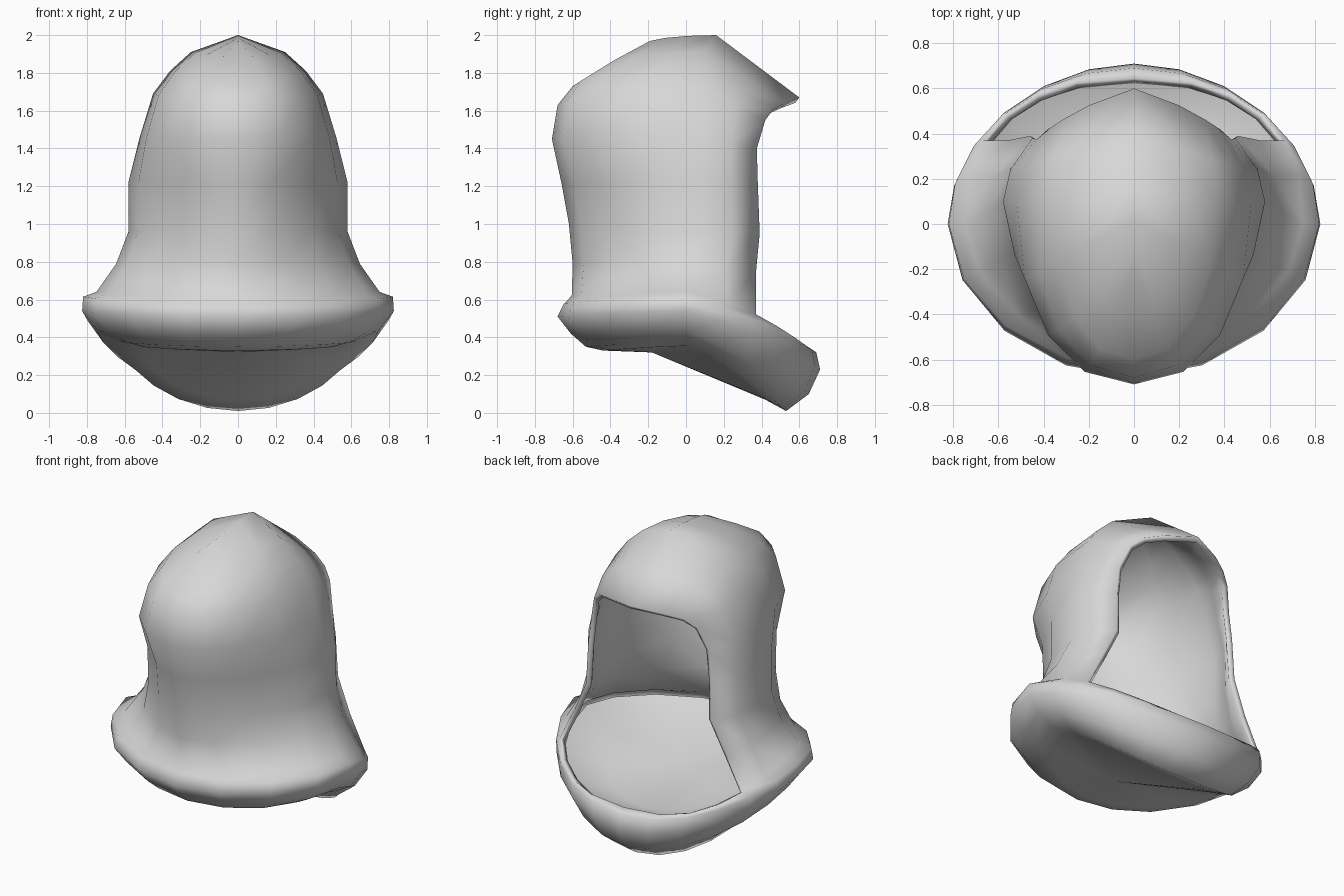
import bpy, bmesh, math

cube = bpy.data.objects.get("Cube")
if cube:
    bpy.data.objects.remove(cube, do_unlink=True)

cloth = bpy.data.materials.new("pale_grey_cloth")
cloth.use_nodes = True
cloth.diffuse_color = (0.68, 0.68, 0.68, 1)
cloth.node_tree.nodes["Principled BSDF"].inputs["Base Color"].default_value = (0.68, 0.68, 0.68, 1)

FRONT = [0, 22.5, 45, 67.5, 90]
AROUND = FRONT + [105, 120, 135, 150, 165, 180]


def ring(half_width, y_front, y_back, z_front, z_side, z_back, front_power=1, back_power=1):
    """Half of an oval ring, from the front centre to the back centre."""
    pts = []
    for deg in AROUND:
        s, c = math.sin(math.radians(deg)), math.cos(math.radians(deg))
        y_end, z_end, power = (y_front, z_front, front_power) if c > 0 else (y_back, z_back, back_power)
        pts.append((half_width * s ** power if deg < 180 else 0,
                    abs(c) ** power * y_end,
                    z_side + (z_end - z_side) * abs(c) ** 1.3))
    return pts


def hood_row(y_front, z_front, half_width, y_side, z_side, rim, power=1):
    """Half of a hood section, from the front centre to the face opening."""
    pts = []
    for deg in FRONT:
        s, c = math.sin(math.radians(deg)), math.cos(math.radians(deg))
        pts.append((half_width * s ** power, y_side + (y_front - y_side) * c ** power,
                    z_front + (z_side - z_front) * s))
    mid = [(a + b) / 2 for a, b in zip(pts[-1], rim)]
    mid[0] += (half_width - mid[0]) * 0.5
    return pts + [tuple(mid), rim]


def build(name, rows, thickness=0):
    """Skin the half rows, mirror them and smooth the result."""
    bm = bmesh.new()
    grid = [[bm.verts.new(p) for p in row] for row in rows]
    for low, high in zip(grid, grid[1:]):
        for i in range(min(len(low), len(high)) - 1):
            bm.faces.new([low[i], low[i + 1], high[i + 1], high[i]])
    bmesh.ops.remove_doubles(bm, verts=bm.verts[:], dist=0.001)
    mesh = bpy.data.meshes.new(name)
    bm.to_mesh(mesh)
    bm.free()
    mesh.materials.append(cloth)
    obj = bpy.data.objects.new(name, mesh)
    bpy.context.collection.objects.link(obj)
    obj.modifiers.new("mirror", "MIRROR").use_clip = True
    if thickness:
        solid = obj.modifiers.new("thickness", "SOLIDIFY")
        solid.thickness = thickness
        solid.offset = -1
    bpy.ops.object.select_all(action="DESELECT")
    obj.select_set(True)
    bpy.context.view_layer.objects.active = obj
    bpy.ops.object.shade_smooth_by_angle(angle=math.radians(110))


# Rolled collar, from the underside centre up to the neck line
collar = [
    [(0, -0.18, 0.32)] * len(AROUND),
    ring(0.53, -0.44, 0.42, 0.33, 0.355, 0.07),
    ring(0.63, -0.53, 0.53, 0.35, 0.38, 0.01),
    ring(0.74, -0.61, 0.65, 0.42, 0.43, 0.10, 1.05, 1.05),
    ring(0.825, -0.68, 0.71, 0.51, 0.54, 0.23, 1.05, 1.05),
    ring(0.82, -0.645, 0.69, 0.58, 0.615, 0.32, 1.05),
    ring(0.75, -0.605, 0.645, 0.62, 0.64, 0.35, 1.12, 0.8),
]

# Hood sections, from the shoulders up to the crown ridge and pointed brim
hood = [
    hood_row(-0.60, 0.79, 0.645, 0.05, 0.79, (0.56, 0.37, 0.74), 1.2),
    hood_row(-0.62, 1.00, 0.58, 0.1, 0.96, (0.46, 0.39, 0.95), 1.15),
    hood_row(-0.66, 1.22, 0.58, 0.1, 1.22, (0.45, 0.38, 1.22), 1.2),
    hood_row(-0.71, 1.45, 0.52, 0.1, 1.46, (0.43, 0.375, 1.40), 0.9),
    hood_row(-0.68, 1.63, 0.45, 0.1, 1.69, (0.38, 0.42, 1.55), 0.9),
    hood_row(-0.60, 1.73, 0.36, 0.1, 1.81, (0.31, 0.465, 1.61), 0.9),
    hood_row(-0.42, 1.84, 0.25, 0.1, 1.91, (0.20, 0.525, 1.64)),
    hood_row(-0.22, 1.95, 0, 0.16, 2.0, (0, 0.6, 1.67)),
]
build("hood_and_collar", collar + hood, thickness=0.035)

# Dished lining that closes the neck inside the hood
lining = [
    ring(0.725, -0.575, 0.625, 0.56, 0.59, 0.325, 1.1, 0.85),
    ring(0.50, -0.40, 0.42, 0.48, 0.44, 0.26),
    [(0, 0, 0.40)] * len(AROUND),
]
build("neck_lining", lining)
